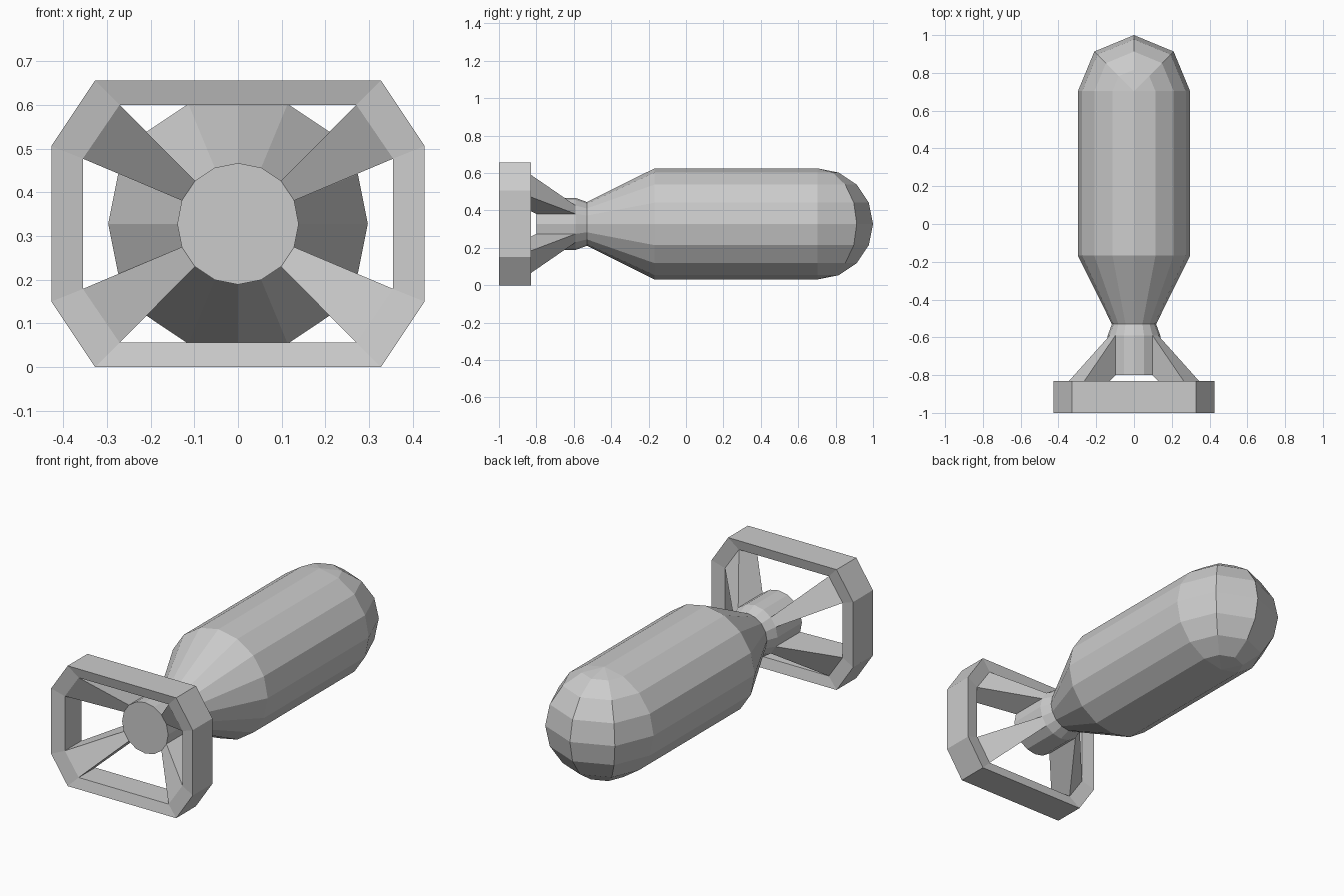
import bpy, bmesh
from math import sin, cos, pi
from mathutils import Vector, Matrix

if "Cube" in bpy.data.objects:
    bpy.data.objects.remove(bpy.data.objects["Cube"])

CZ = 0.328           # height of the central axis
SIDES = 16
R_BODY, R_HUB = 0.297, 0.139
NOSE_Y, HUB_FRONT, HUB_BACK = 0.703, -0.59, -0.80


def circle_point(r, y, k):
    a = 2 * pi * k / SIDES
    return Vector((r * cos(a), y, CZ + r * sin(a)))


def add_ring(bm, points):
    return [bm.verts.new(p) for p in points]


def bridge(bm, a, b):
    n = len(a)
    for i in range(n):
        j = (i + 1) % n
        bm.faces.new((a[i], a[j], b[j], b[i]))


def finish(bm, name):
    bmesh.ops.remove_doubles(bm, verts=bm.verts, dist=1e-4)
    bmesh.ops.recalc_face_normals(bm, faces=bm.faces)
    mesh = bpy.data.meshes.new(name)
    bm.to_mesh(mesh)
    bm.free()
    obj = bpy.data.objects.new(name, mesh)
    bpy.context.collection.objects.link(obj)
    return obj


# Body: turned profile from tail hub to the start of the nose
bm = bmesh.new()
profile = [(R_HUB, HUB_BACK), (R_HUB, HUB_FRONT), (0.117, -0.53),
           (R_BODY, -0.168), (R_BODY, NOSE_Y)]
rings = [add_ring(bm, [circle_point(r, y, k) for k in range(SIDES)])
         for r, y in profile]
for a, b in zip(rings, rings[1:]):
    bridge(bm, a, b)
bm.faces.new(rings[0])

# Nose: half circle spun about the vertical axis in four steps
arc = add_ring(bm, [circle_point(R_BODY, NOSE_Y, k) for k in range(-4, 5)])
edges = [bm.edges.new(pair) for pair in zip(arc, arc[1:])]
bmesh.ops.spin(bm, geom=arc + edges, cent=(0, NOSE_Y, CZ), axis=(0, 0, 1),
               angle=pi, steps=4)
bmesh.ops.dissolve_degenerate(bm, dist=1e-5, edges=bm.edges)
finish(bm, "bomb_body")


# Tail frame: octagonal ring with slightly sloped front and back faces
def octagon(hw, hh, cw, ch, y):
    quarter = [(hw, ch), (cw, hh)]
    pts = (quarter + [(-x, z) for x, z in reversed(quarter)]
           + [(-x, -z) for x, z in quarter]
           + [(x, -z) for x, z in reversed(quarter)])
    return [Vector((x, y, CZ + z)) for x, z in pts]


OUTER = (0.427, 0.328, 0.327, 0.178)
INNER = (0.355, 0.272, 0.271, 0.149)
IN_BACK, IN_FRONT = -0.985, -0.843
bm = bmesh.new()
loops = [add_ring(bm, octagon(*shape, y)) for shape, y in
         [(OUTER, -1.0), (OUTER, -0.83), (INNER, IN_FRONT), (INNER, IN_BACK)]]
for i in range(4):
    bridge(bm, loops[i], loops[(i + 1) % 4])
finish(bm, "tail_frame")

# Fins: tapered struts from the hub facets to the frame's corner facets
for sx in (1, -1):
    for sz in (1, -1):
        bm = bmesh.new()
        h1, h2 = circle_point(R_HUB, 0, 1), circle_point(R_HUB, 0, 2)
        f1, f2 = octagon(*INNER, 0)[:2]

        def section(p, q, back, front):
            return add_ring(bm, [(sx * v.x, y, CZ + sz * (v.z - CZ)) for v, y in
                                 ((p, back), (q, back), (q, front), (p, front))])

        hub = section(h1, h2, HUB_BACK, HUB_FRONT)
        rim = section(f1, f2, IN_BACK, IN_FRONT)
        bridge(bm, hub, rim)
        finish(bm, "tail_fin_%s_%s" % ("right" if sx > 0 else "left",
                                       "upper" if sz > 0 else "lower"))
